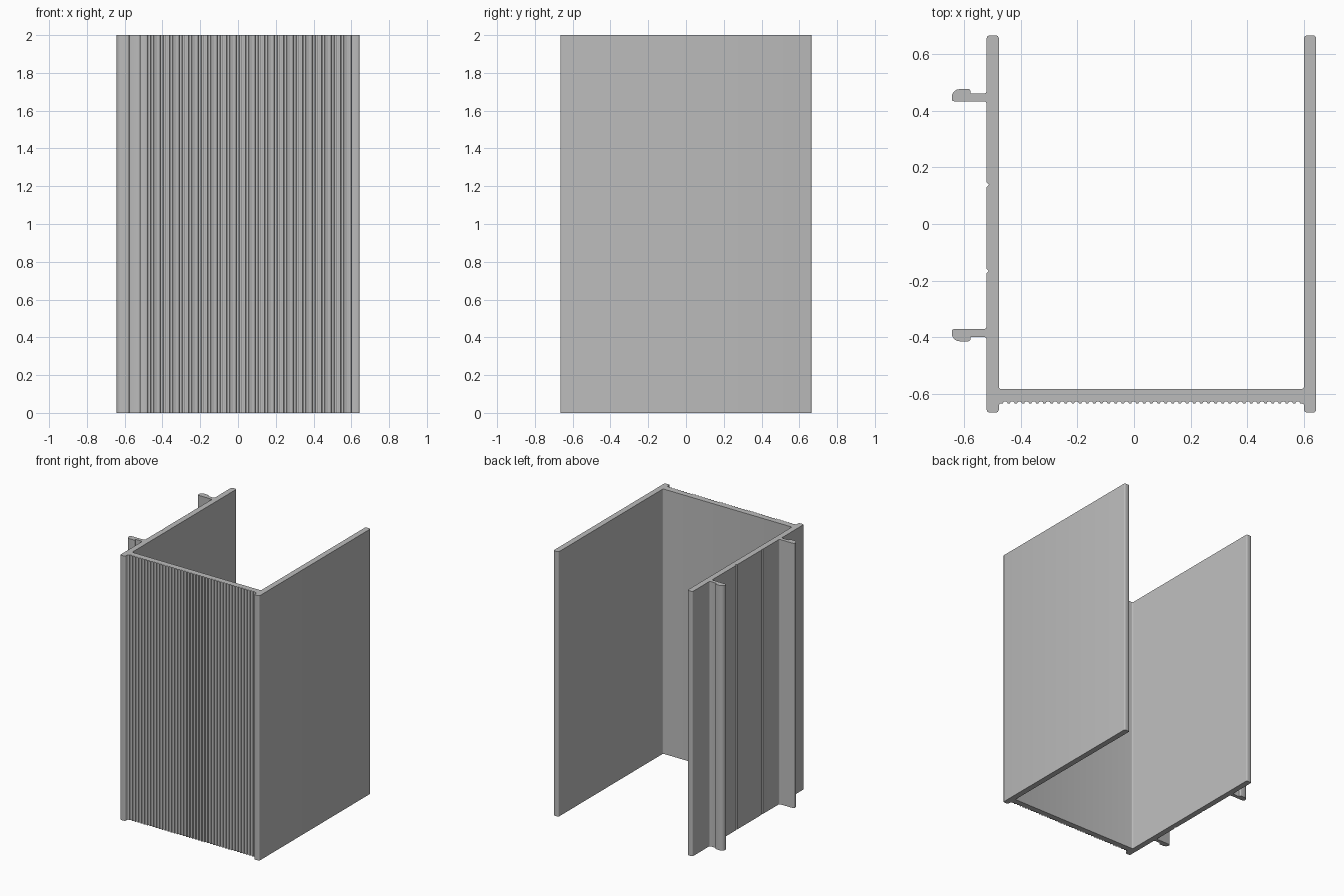
import bpy, bmesh
from math import sin, cos, pi
from mathutils import Vector

HEIGHT = 2.0
FRONT, BACK = -0.665, 0.665
LEFT_OUT, LEFT_IN = -0.52, -0.477
RIGHT_IN, RIGHT_OUT = 0.6, 0.643
PANEL_IN, PANEL_OUT = -0.583, -0.634
CLIP_MID = 0.031

cube = bpy.data.objects.get("Cube")
if cube:
    bpy.data.objects.remove(cube, do_unlink=True)


def rounded(corners, steps=4):
    """Round each (x, y, radius) corner of a closed outline."""
    out = []
    for i, (x, y, r) in enumerate(corners):
        p = Vector((x, y))
        if r == 0:
            out.append(p)
            continue
        a = (Vector(corners[i - 1][:2]) - p).normalized()
        b = (Vector(corners[(i + 1) % len(corners)][:2]) - p).normalized()
        centre = p + (a + b) * r
        for k in range(steps + 1):
            t = k / steps * pi / 2
            out.append(centre - b * r * cos(t) - a * r * sin(t))
    return out


def flutes(count=42, depth=0.008, width=0.7, steps=5):
    """Row of shallow round grooves along the outside of the front panel."""
    start, end = LEFT_IN + 0.01, RIGHT_IN - 0.01
    pitch = (end - start) / count
    pts = []
    for i in range(count):
        mid = start + (i + 0.5) * pitch
        for k in range(steps + 1):
            t = pi * k / steps
            pts.append((mid - cos(t) * pitch * width / 2, PANEL_OUT + sin(t) * depth, 0))
    return pts


def clip(side):
    """Hooked rail on the outer face of the side wall, from stem to hook."""
    pts = [(LEFT_OUT, 0.429, 0.01), (-0.577, 0.429, 0.004), (-0.577, 0.445, 0.008),
           (-0.643, 0.445, 0.028), (-0.643, 0.402, 0.008), (LEFT_OUT, 0.402, 0.01)]
    pts = [(x, CLIP_MID + side * y, r) for x, y, r in pts]
    return pts if side > 0 else pts[::-1]


def notch(y, size=0.008):
    """Small scribe groove in the outer face of the side wall."""
    return [(LEFT_OUT, y + size, 0), (LEFT_OUT + size, y, 0), (LEFT_OUT, y - size, 0)]


# Cross-section, walked counter-clockwise
section = [(LEFT_OUT, FRONT, 0.01), (LEFT_IN, FRONT, 0.01), (LEFT_IN, PANEL_OUT, 0.006)]
section += flutes()
section += [(RIGHT_IN, PANEL_OUT, 0.006), (RIGHT_IN, FRONT, 0.01),
            (RIGHT_OUT, FRONT, 0.01), (RIGHT_OUT, BACK, 0.01), (RIGHT_IN, BACK, 0.01),
            (RIGHT_IN, PANEL_IN, 0.01), (LEFT_IN, PANEL_IN, 0.01),
            (LEFT_IN, BACK, 0.01), (LEFT_OUT, BACK, 0.01)]
section += clip(1) + notch(0.138) + notch(-0.166) + clip(-1)

# Extrude the section upward
bm = bmesh.new()
base = bm.faces.new([bm.verts.new((p.x, p.y, 0)) for p in rounded(section)])
top = bmesh.ops.extrude_face_region(bm, geom=[base], use_keep_orig=True)
bmesh.ops.translate(bm, vec=(0, 0, HEIGHT),
                    verts=[v for v in top["geom"] if isinstance(v, bmesh.types.BMVert)])
bmesh.ops.recalc_face_normals(bm, faces=bm.faces)
bmesh.ops.triangulate(bm, faces=[f for f in bm.faces if len(f.verts) > 4])
mesh = bpy.data.meshes.new("channel_extrusion")
bm.to_mesh(mesh)
bm.free()

# Plain grey finish
grey = bpy.data.materials.new("light_grey")
grey.use_nodes = True
grey.diffuse_color = (0.5, 0.5, 0.5, 1)
grey.node_tree.nodes["Principled BSDF"].inputs["Base Color"].default_value = (0.5, 0.5, 0.5, 1)
mesh.materials.append(grey)

channel = bpy.data.objects.new("channel_extrusion", mesh)
bpy.context.collection.objects.link(channel)
bpy.ops.object.select_all(action="DESELECT")
channel.select_set(True)
bpy.context.view_layer.objects.active = channel
bpy.ops.object.shade_smooth_by_angle()
